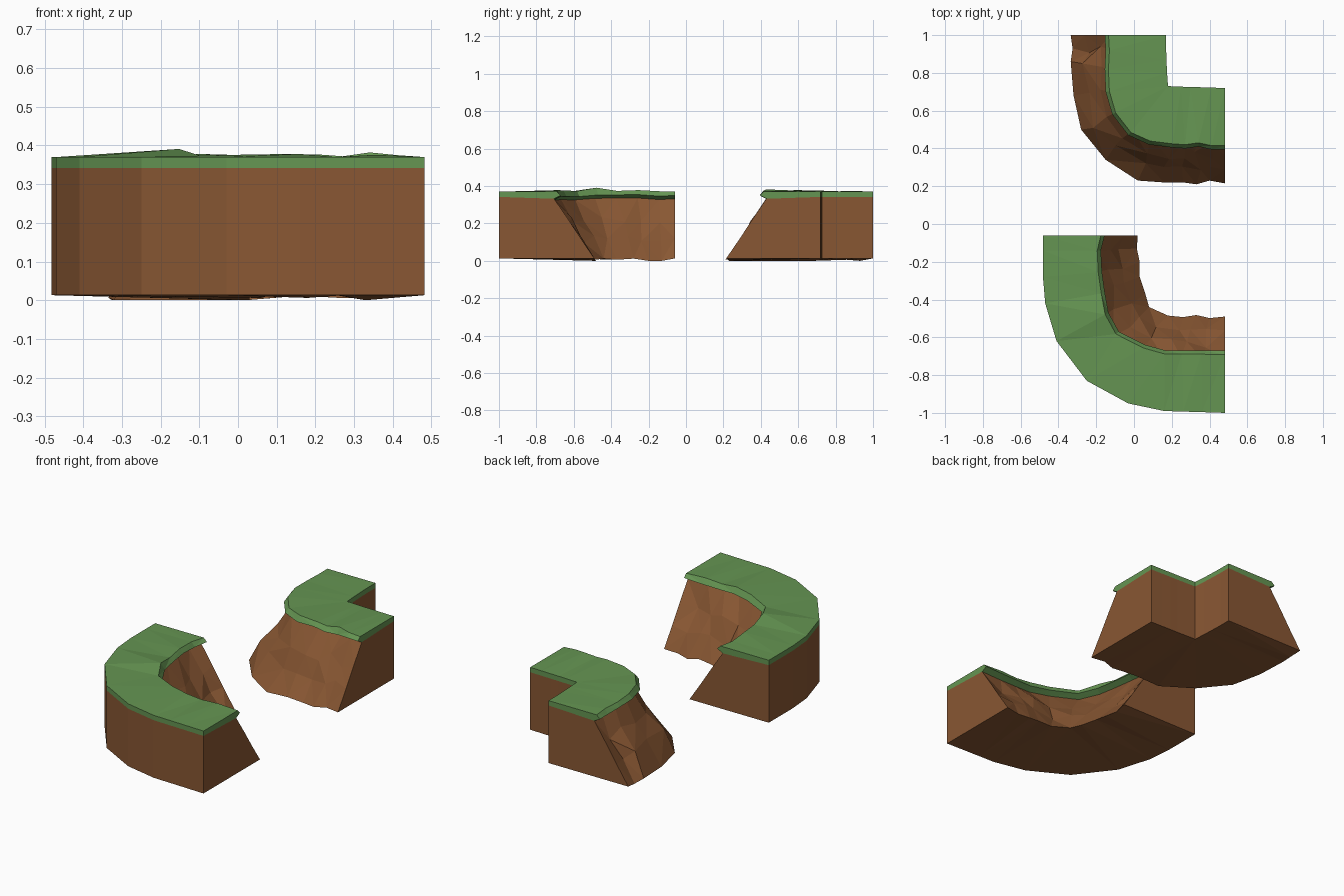
import bpy, bmesh, random
from mathutils import Vector

if "Cube" in bpy.data.objects:
    bpy.data.objects.remove(bpy.data.objects["Cube"])

random.seed(4)


def material(name, rgb):
    m = bpy.data.materials.new(name)
    m.diffuse_color = (*rgb, 1)
    m.use_nodes = True
    m.node_tree.nodes["Principled BSDF"].inputs["Base Color"].default_value = m.diffuse_color
    return m


DIRT = material("brown dirt", (0.25, 0.096, 0.033))
GRASS = material("green grass", (0.13, 0.30, 0.085))


def section(o, e, b, lift, is_end):
    """Closed profile: flat back wall, grass slab with overhanging lip, sloped cliff."""
    o, e, b = Vector(o), Vector(e), Vector(b)
    n = (b - e).normalized()
    tangent = Vector((-n.y, n.x))

    def cliff(t, z):
        p = (e - n * 0.035).lerp(b, t)
        if not is_end:
            p += n * random.uniform(-0.022, 0.022) + tangent * random.uniform(-0.02, 0.02)
            z += random.uniform(-0.025, 0.025)
        return (p.x, p.y, z)

    crest, under = e - n * 0.02, e - n * 0.035
    wob = 0 if is_end else random.uniform(-0.007, 0.004)
    foot = 0.013 if is_end else random.choice((0.0, 0.006, 0.012))
    return [(o.x, o.y, 0.013), (o.x, o.y, 0.342), (o.x, o.y, 0.37),
            (crest.x, crest.y, 0.37 + lift), (e.x, e.y, 0.35 + wob),
            (under.x, under.y, 0.332 + wob),
            cliff(0.34, 0.225), cliff(0.66, 0.12), (b.x, b.y, foot)]


def build_bank(name, stations):
    """Loft the profile through the stations and cap both ends."""
    bm = bmesh.new()
    last = len(stations) - 1
    rings = []
    for i, (ox, oy, ex, ey, bx, by, lift) in enumerate(stations):
        pts = section((ox, oy), (ex, ey), (bx, by), lift, i in (0, last))
        rings.append([bm.verts.new(p) for p in pts])
    k = len(rings[0])
    for r0, r1 in zip(rings, rings[1:]):
        for j in range(k):
            f = bm.faces.new((r0[j], r0[(j + 1) % k], r1[(j + 1) % k], r1[j]))
            f.material_index = 1 if 1 <= j <= 4 else 0
    for r in (rings[0], rings[-1]):
        bm.faces.new([r[j] for j in (1, 2, 3, 4, 5)]).material_index = 1
        bm.faces.new([r[j] for j in (0, 1, 5, 6, 7, 8)])
    bmesh.ops.remove_doubles(bm, verts=bm.verts, dist=0.0005)
    bmesh.ops.triangulate(bm, faces=bm.faces)
    bmesh.ops.recalc_face_normals(bm, faces=bm.faces)
    me = bpy.data.meshes.new(name)
    bm.to_mesh(me)
    bm.free()
    me.materials.append(DIRT)
    me.materials.append(GRASS)
    bpy.context.collection.objects.link(bpy.data.objects.new(name, me))


# Each station: back wall xy, grass lip xy, cliff foot xy, crest lift
build_bank("outer_bend_bank", [
    (-.482, -.06, -.155, -.06, .02, -.06, 0),
    (-.482, -.14, -.175, -.14, .015, -.13, .002),
    (-.482, -.28, -.17, -.25, .03, -.20, .008),
    (-.47, -.42, -.155, -.36, .03, -.28, .004),
    (-.41, -.62, -.135, -.47, .06, -.37, .021),
    (-.25, -.83, -.08, -.57, .08, -.44, .003),
    (-.03, -.95, .06, -.64, .18, -.485, .007),
    (.16, -.99, .17, -.67, .26, -.493, .008),
    (.26, -.993, .26, -.67, .33, -.482, 0),
    (.36, -.996, .36, -.67, .40, -.498, .006),
    (.482, -1, .482, -.67, .482, -.49, 0)])

build_bank("inner_bend_bank", [
    (.17, 1, -.155, 1, -.335, 1, 0),
    (.17, .93, -.15, .92, -.325, .93, .003),
    (.172, .87, -.155, .82, -.335, .86, .002),
    (.175, .80, -.15, .70, -.32, .68, .006),
    (.18, .73, -.115, .58, -.28, .50, .008),
    (.18, .73, -.03, .47, -.15, .34, .004),
    (.18, .73, .08, .42, .02, .23, .006),
    (.25, .727, .20, .405, .16, .22, .007),
    (.30, .725, .27, .40, .26, .22, .002),
    (.35, .724, .34, .41, .33, .21, .012),
    (.41, .722, .41, .395, .40, .23, .005),
    (.482, .72, .482, .395, .482, .215, 0)])
